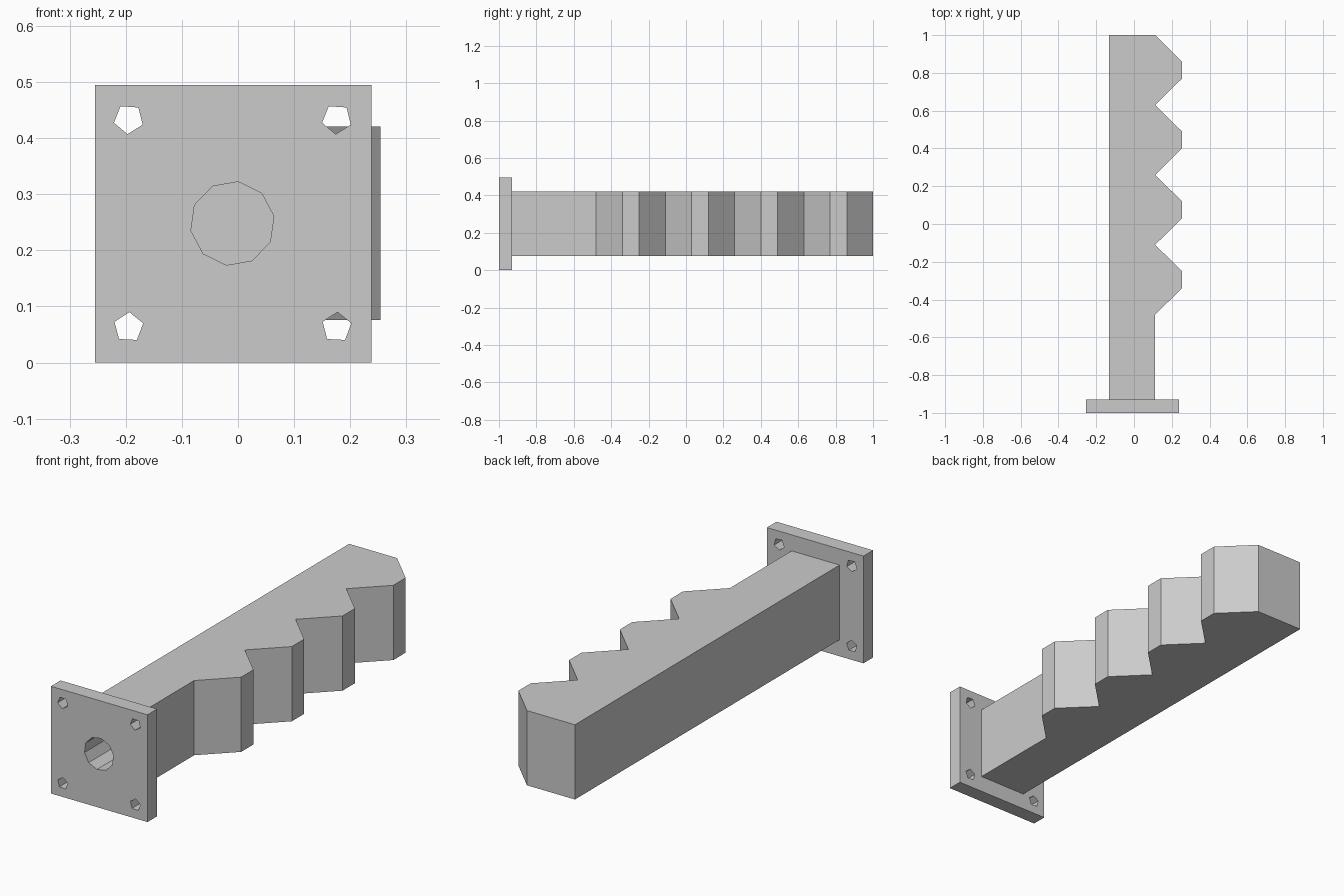
import bpy
import bmesh
from math import cos, sin, tau, radians

default = bpy.data.objects.get("Cube")
if default:
    bpy.data.objects.remove(default, do_unlink=True)

# Single grey material
grey = bpy.data.materials.new("plain_grey")
grey.use_nodes = True
grey.diffuse_color = (0.6, 0.6, 0.6, 1)
grey.node_tree.nodes["Principled BSDF"].inputs["Base Color"].default_value = (0.6, 0.6, 0.6, 1)


def loft(name, start, end):
    """Solid between two matching loops of points."""
    bm = bmesh.new()
    a = [bm.verts.new(p) for p in start]
    b = [bm.verts.new(p) for p in end]
    bm.faces.new(a)
    bm.faces.new(b[::-1])
    for i in range(len(a)):
        j = (i + 1) % len(a)
        bm.faces.new((a[i], b[i], b[j], a[j]))
    bmesh.ops.recalc_face_normals(bm, faces=bm.faces)
    mesh = bpy.data.meshes.new(name)
    bm.to_mesh(mesh)
    bm.free()
    mesh.materials.append(grey)
    obj = bpy.data.objects.new(name, mesh)
    bpy.context.collection.objects.link(obj)
    return obj


def box(name, x0, x1, y0, y1, z0, z1):
    outline = [(x0, y0), (x1, y0), (x1, y1), (x0, y1)]
    return loft(name, [(x, y, z0) for x, y in outline], [(x, y, z1) for x, y in outline])


def hole(name, x, z, radius, sides, y0, y1, turn):
    """Hidden cutter running along y."""
    def ring(y):
        angles = [radians(turn) + tau * i / sides for i in range(sides)]
        return [(x + radius * cos(t), y, z + radius * sin(t)) for t in angles]
    obj = loft(name, ring(y0), ring(y1))
    obj.hide_render = True
    obj.hide_viewport = True
    return obj


def cut(target, cutter):
    mod = target.modifiers.new(cutter.name, "BOOLEAN")
    mod.operation = "DIFFERENCE"
    mod.solver = "EXACT"
    mod.object = cutter


# Square mounting plate
plate = box("mounting_plate", -0.255, 0.238, -1, -0.93, 0, 0.495)

# Finger bar with four flat-topped teeth along its left side
inner, tip = 0.112, 0.254
profile = [(-0.133, -0.93), (inner, -0.93), (inner, -0.48)]
for i in range(4):
    root = -0.48 + 0.37 * i
    profile += [(tip, root + 0.14), (tip, root + 0.23), (inner, root + 0.37)]
profile[-1] = (inner, 1)
profile.append((-0.133, 1))
bar = loft("toothed_bar", [(x, y, 0.076) for x, y in profile], [(x, y, 0.421) for x, y in profile])

# Central blind bore through the plate and into the bar
bore = hole("bore_cutter", -0.01, 0.248, 0.075, 10, -1.1, -0.4, 10)
cut(plate, bore)
cut(bar, bore)

# Corner bolt holes
for side, x in (("right", -0.195), ("left", 0.176)):
    for level, z in (("lower", 0.063), ("upper", 0.434)):
        turn = 15 if level == "lower" else 50
        cut(plate, hole(f"{level}_{side}_bolt_cutter", x, z, 0.027, 5, -1.1, -0.85, turn))
